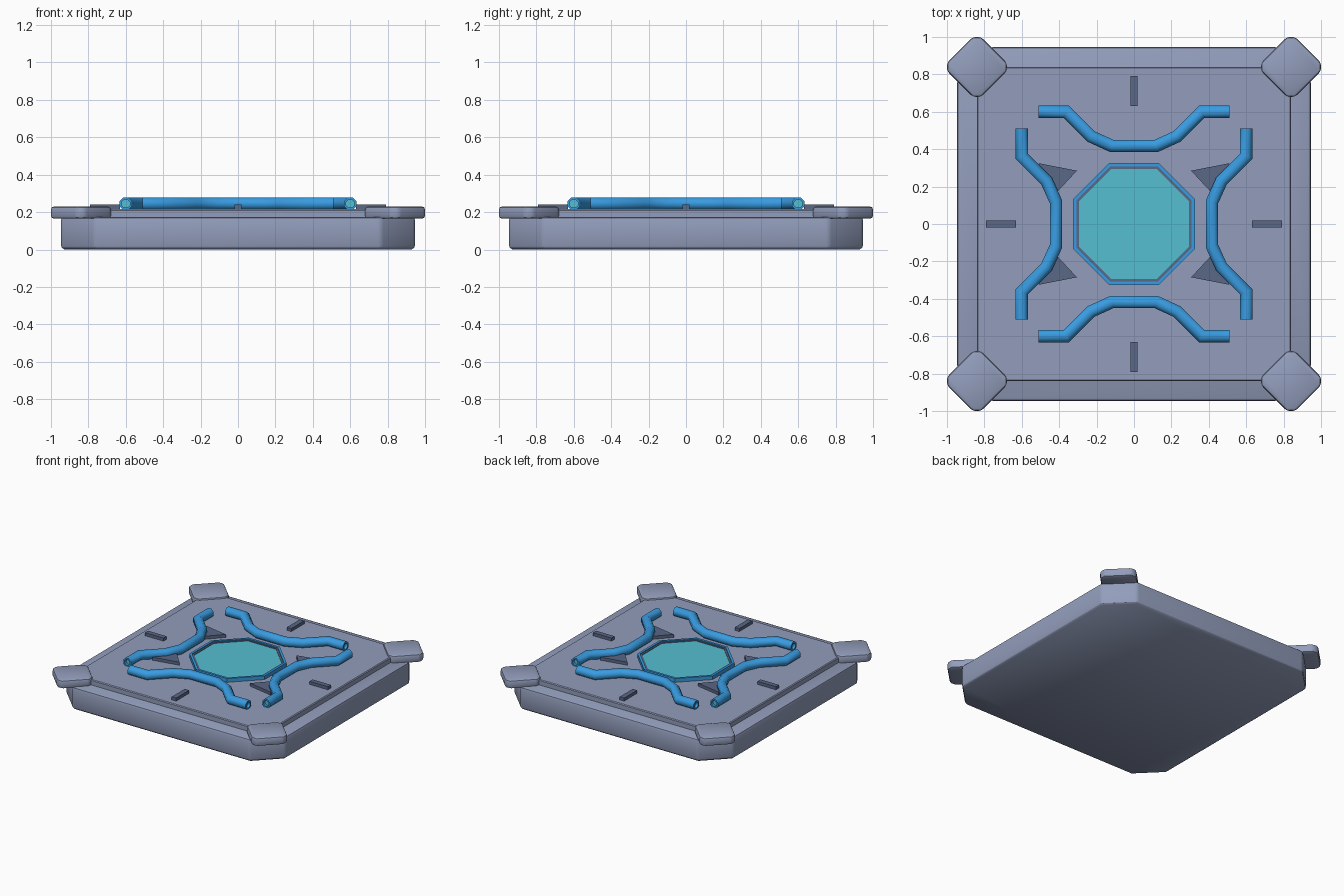
import bpy, bmesh, math
from mathutils import Vector, Matrix

cube = bpy.data.objects.get("Cube")
if cube:
    bpy.data.objects.remove(cube, do_unlink=True)


def material(name, rgb):
    m = bpy.data.materials.new(name)
    m.use_nodes = True
    m.diffuse_color = (*rgb, 1)
    m.node_tree.nodes["Principled BSDF"].inputs["Base Color"].default_value = (*rgb, 1)
    return m


GREY = material("blue_grey", (0.29, 0.34, 0.50))
DARK = material("dark_slate", (0.10, 0.135, 0.24))
BLUE = material("pipe_blue", (0.04, 0.33, 0.75))
TEAL = material("glow_teal", (0.09, 0.52, 0.64))


def finish(name, bm, *mats):
    bmesh.ops.recalc_face_normals(bm, faces=bm.faces)
    me = bpy.data.meshes.new(name)
    bm.to_mesh(me)
    bm.free()
    ob = bpy.data.objects.new(name, me)
    bpy.context.collection.objects.link(ob)
    for m in mats:
        me.materials.append(m)
    return ob


def smooth(ob, angle=35):
    bpy.ops.object.select_all(action='DESELECT')
    ob.select_set(True)
    bpy.context.view_layer.objects.active = ob
    bpy.ops.object.shade_smooth_by_angle(angle=math.radians(angle))


def prism(name, outline, z0, z1, mat, bevel=0, segments=2):
    """Extrude a flat outline upward, with optional rounded edges."""
    bm = bmesh.new()
    face = bm.faces.new([bm.verts.new((x, y, z0)) for x, y in outline])
    top = bmesh.ops.extrude_face_region(bm, geom=[face])["geom"]
    for v in top:
        if isinstance(v, bmesh.types.BMVert):
            v.co.z = z1
    bmesh.ops.recalc_face_normals(bm, faces=bm.faces)
    if bevel:
        bmesh.ops.bevel(bm, geom=bm.edges[:], offset=bevel, segments=segments,
                        affect='EDGES', profile=0.5)
    ob = finish(name, bm, mat)
    if bevel:
        smooth(ob)
    return ob


def rect(hx, hy, cx=0, cy=0):
    return [(cx - hx, cy - hy), (cx + hx, cy - hy), (cx + hx, cy + hy), (cx - hx, cy + hy)]


def octagon(h, c):
    """Square of half width h whose sides end at c."""
    return [(c, -h), (h, -c), (h, c), (c, h), (-c, h), (-h, c), (-h, -c), (-c, -h)]


def regular(h):
    return octagon(h, h * math.tan(math.pi / 8))


# Body: chamfered slab and raised deck
prism("base_slab", octagon(0.947, 0.765), 0.005, 0.175, GREY, 0.018)
prism("deck_plate", rect(0.84, 0.84), 0.16, 0.216, GREY, 0.006, 1)

# Corner pads
for sx, nx in ((1, "left"), (-1, "right")):
    for sy, ny in ((1, "back"), (-1, "front")):
        pad = [(x + sx * 0.84, y + sy * 0.84) for x, y in octagon(0.16, 0.022)]
        prism(f"corner_pad_{ny}_{nx}", pad, 0.165, 0.23, GREY, 0.016)
        # Triangular fin half tucked under the pipe
        tri = [(sx * x, sy * y) for x, y in ((0.305, 0.285), (0.51, 0.325), (0.44, 0.14))]
        prism(f"fin_{ny}_{nx}", tri, 0.21, 0.24, DARK)

# Deck bars
for name, x, y in (("back", 0, 1), ("front", 0, -1), ("left", 1, 0), ("right", -1, 0)):
    hx, hy = (0.08, 0.019) if x else (0.019, 0.08)
    prism(f"bar_{name}", rect(hx, hy, x * 0.71, y * 0.71), 0.21, 0.24, DARK)


def ring(name, outer, inner, z0, z1, mat):
    """Octagonal frame with a rectangular section."""
    bm = bmesh.new()
    loops = [[bm.verts.new((x, y, z)) for x, y in regular(h)]
             for h, z in ((outer, z0), (outer, z1), (inner, z1), (inner, z0))]
    for a, b in zip(loops, loops[1:] + loops[:1]):
        for i in range(8):
            j = (i + 1) % 8
            bm.faces.new((a[i], a[j], b[j], b[i]))
    return finish(name, bm, mat)


# Central window: blue frame, dark seal, teal panel
ring("window_frame", 0.325, 0.307, 0.21, 0.245, BLUE)
ring("window_seal", 0.308, 0.294, 0.21, 0.238, DARK)
prism("window_panel", regular(0.295), 0.21, 0.234, TEAL)


def pipe(name, path, radius, z, turn):
    """Mitred eight-sided tube along a flat path, with recessed ends."""
    pts = [Vector((x, y, z)) for x, y in path]
    dirs = [(b - a).normalized() for a, b in zip(pts, pts[1:])]
    up = Vector((0, 0, 1))
    stations = []
    for i, p in enumerate(pts):
        a, b = dirs[max(i - 1, 0)], dirs[min(i, len(dirs) - 1)]
        t = (a + b).normalized()
        stations.append((p, up.cross(t) / t.dot(a), radius))
    # Rim and recess at both ends
    for end, d in ((0, dirs[0]), (-1, -dirs[-1])):
        p, side, _ = stations[end]
        extra = [(p, side, radius * 0.65), (p + d * 0.02, side, radius * 0.65)]
        stations = extra[::-1] + stations if end == 0 else stations + extra
    bm = bmesh.new()
    loops = []
    for p, side, r in stations:
        angles = [math.pi / 8 + k * math.pi / 4 for k in range(8)]
        loops.append([bm.verts.new(p + (side * math.cos(a) + up * math.sin(a)) * r)
                      for a in angles])
    for a, b in zip(loops, loops[1:]):
        for k in range(8):
            m = (k + 1) % 8
            bm.faces.new((a[k], a[m], b[m], b[k]))
    for loop in (loops[0], loops[-1]):
        bm.faces.new(loop).material_index = 1
    bm.transform(Matrix.Rotation(turn, 4, 'Z'))
    smooth(finish(name, bm, BLUE, TEAL), 50)


# Four bent pipes around the window
half = [(0.51, 0.60), (0.362, 0.60), (0.23, 0.468), (0.118, 0.417)]
path = half + [(-x, y) for x, y in reversed(half)]
for k, side in enumerate(("back", "right", "front", "left")):
    pipe(f"pipe_{side}", path, 0.036, 0.245, k * math.pi / 2)

# Rest the slab on the ground
slab = bpy.data.objects["base_slab"]
for v in slab.data.vertices:
    if v.co.z < 0.01:
        v.co.z = 0
